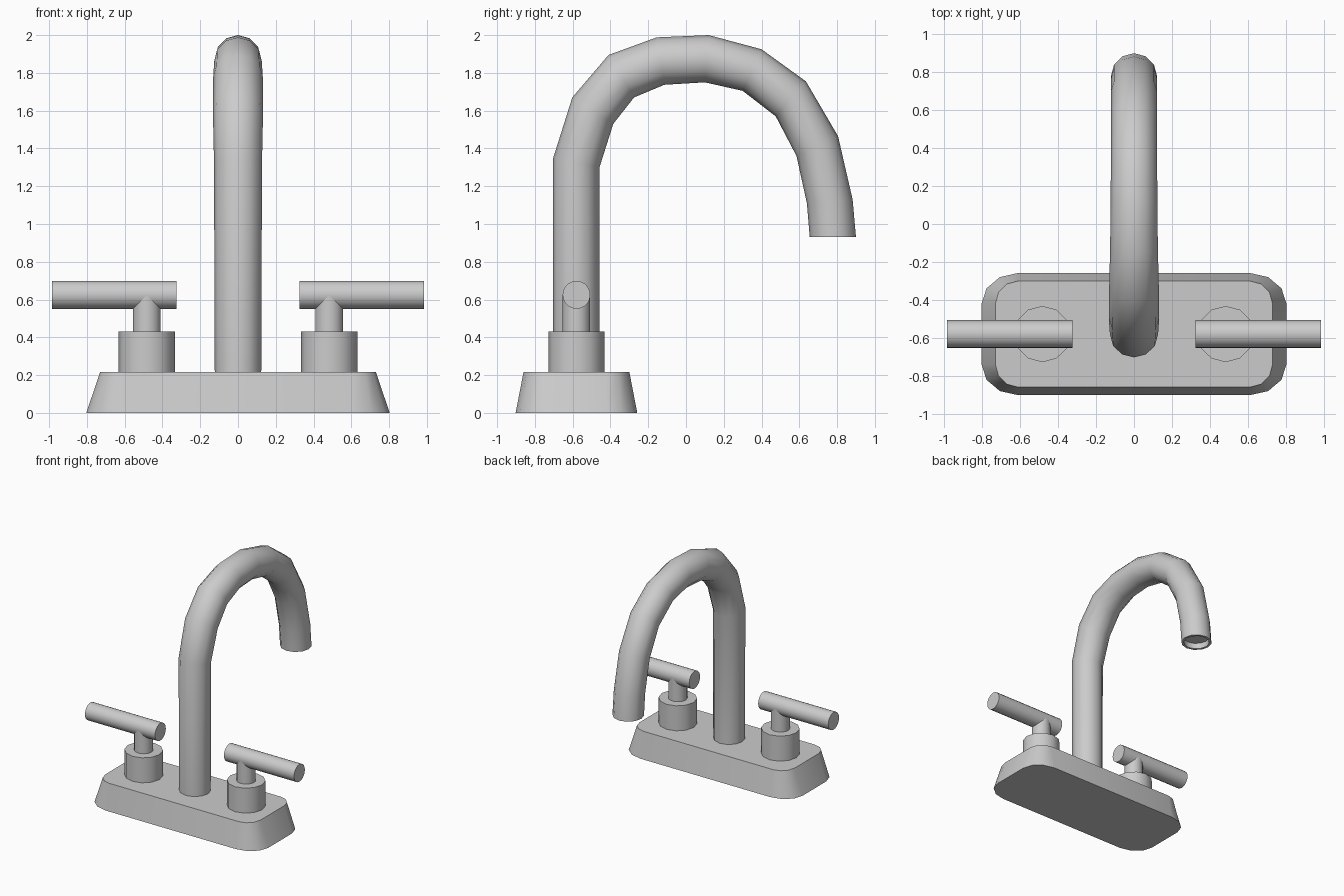
import bpy, bmesh
from math import cos, sin, pi, radians
from mathutils import Vector

if "Cube" in bpy.data.objects:
    bpy.data.objects.remove(bpy.data.objects["Cube"])

metal = bpy.data.materials.new("satin_grey_metal")
metal.diffuse_color = (0.6, 0.6, 0.6, 1)
metal.use_nodes = True
metal.node_tree.nodes["Principled BSDF"].inputs["Base Color"].default_value = metal.diffuse_color

CY = -0.58      # centre line of base, handles and spout riser
X, Y, Z = Vector((1, 0, 0)), Vector((0, 1, 0)), Vector((0, 0, 1))


def loft(name, rings):
    """Skin a list of equal-length point rings and cap both ends."""
    bm = bmesh.new()
    loops = [[bm.verts.new(p) for p in ring] for ring in rings]
    n = len(loops[0])
    for a, b in zip(loops, loops[1:]):
        for i in range(n):
            j = (i + 1) % n
            bm.faces.new((a[i], a[j], b[j], b[i]))
    bm.faces.new(loops[0][::-1])
    bm.faces.new(loops[-1])
    bmesh.ops.recalc_face_normals(bm, faces=bm.faces[:])
    me = bpy.data.meshes.new(name)
    bm.to_mesh(me)
    bm.free()
    me.shade_smooth()
    me.set_sharp_from_angle(angle=radians(40))
    me.materials.append(metal)
    ob = bpy.data.objects.new(name, me)
    bpy.context.collection.objects.link(ob)
    return ob


def ellipse(c, u, v, n=12):
    return [Vector(c) + u * cos(2 * pi * i / n) + v * sin(2 * pi * i / n) for i in range(n)]


def rounded_rect(hx, hy, z, cx=0.61, cy=0.16, seg=3):
    """Rounded rectangle whose corner arcs are centred on (cx, cy)."""
    pts = []
    for q, (sx, sy) in enumerate(((1, 1), (-1, 1), (-1, -1), (1, -1))):
        for k in range(seg + 1):
            a = (q + k / seg) * pi / 2
            pts.append((sx * cx + (hx - cx) * cos(a), CY + sy * cy + (hy - cy) * sin(a), z))
    return pts


# Tapered base plate
loft("base_plate", [rounded_rect(0.803, 0.322, 0), rounded_rect(0.73, 0.28, 0.217)])

# Two handles: collar, stem and lever bar
for side, s in (("left", -1), ("right", 1)):
    x = 0.483 * s
    loft(side + "_handle_collar",
         [ellipse((x, CY, z), X * 0.15, Y * 0.148) for z in (0.2, 0.43)])
    loft(side + "_handle_stem",
         [ellipse((x, CY, z), X * 0.074, Y * 0.073, 20) for z in (0.41, 0.625)])
    loft(side + "_handle_lever",
         [ellipse((bx * s, CY, 0.625), Y * 0.073, Z * 0.074, 20) for bx in (0.325, 0.985)])

# Gooseneck spout: (outer y, outer z, inner y, inner z, half width) per ring
bend = [
    (-0.703, 0.20, -0.458, 0.20, 0.123), (-0.703, 1.35, -0.458, 1.30, 0.127),
    (-0.602, 1.67, -0.385, 1.53, 0.133), (-0.41, 1.895, -0.275, 1.67, 0.131),
    (-0.155, 1.988, -0.115, 1.737, 0.126), (0.12, 2.0, 0.10, 1.75, 0.123),
    (0.40, 1.925, 0.30, 1.705, 0.122), (0.635, 1.755, 0.475, 1.57, 0.122),
    (0.805, 1.465, 0.585, 1.36, 0.122), (0.882, 1.13, 0.64, 1.11, 0.122),
    (0.90, 0.93, 0.655, 0.93, 0.122),
    # recessed outlet
    (0.88, 0.93, 0.675, 0.93, 0.102), (0.877, 0.98, 0.672, 0.98, 0.102),
]
rings = []
for oy, oz, iy, iz, w in bend:
    o, i = Vector((0, oy, oz)), Vector((0, iy, iz))
    rings.append(ellipse((o + i) / 2, (o - i) / 2, X * w))
loft("spout", rings)
